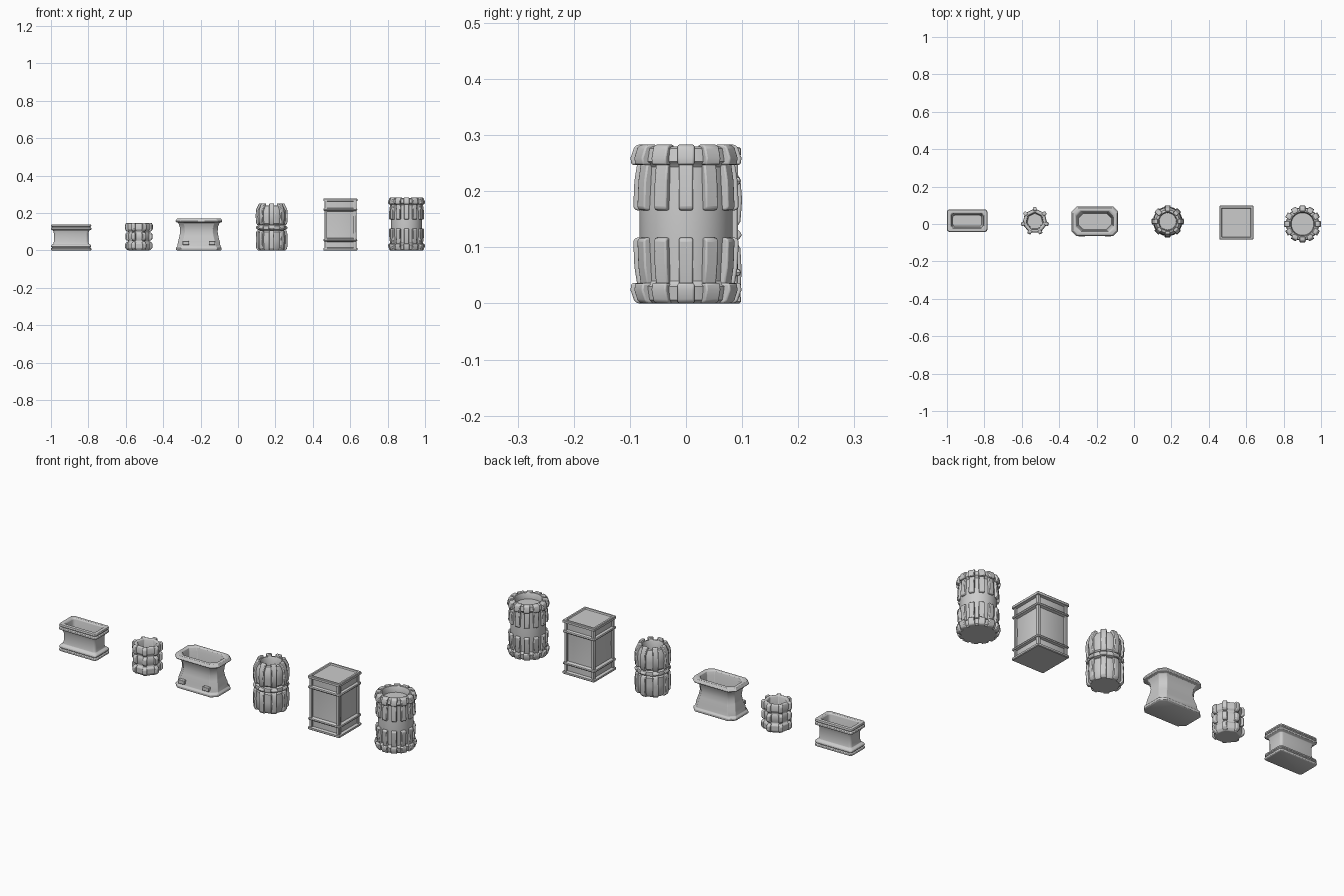
import bpy, bmesh
from math import sin, cos, pi, radians


def finish(name, bm, loc, bevel=0.003, angle=35):
    bmesh.ops.recalc_face_normals(bm, faces=bm.faces)
    me = bpy.data.meshes.new(name)
    bm.to_mesh(me)
    bm.free()
    ob = bpy.data.objects.new(name, me)
    ob.location = loc
    bpy.context.collection.objects.link(ob)
    bpy.ops.object.select_all(action='DESELECT')
    ob.select_set(True)
    bpy.context.view_layer.objects.active = ob
    bpy.ops.object.shade_smooth_by_angle(angle=radians(angle))
    if bevel:
        m = ob.modifiers.new("bevel", 'BEVEL')
        m.width, m.segments = bevel, 2
        m.limit_method, m.angle_limit = 'ANGLE', radians(32)
    return ob


def rect_ring(a, b, corner, steps):
    # rectangle outline with rounded (or chamfered, steps=1) corners
    def ring(d):
        pts, c = [], corner
        for k, (sx, sy) in enumerate([(1, 1), (-1, 1), (-1, -1), (1, -1)]):
            for i in range(steps + 1):
                t = pi / 2 * (k + i / steps)
                pts.append((sx * (a - d - c) + c * cos(t), sy * (b - d - c) + c * sin(t)))
        return pts
    return ring


def round_ring(n, turn=0.0):
    return lambda r: [(r * cos(turn + 2 * pi * i / n), r * sin(turn + 2 * pi * i / n)) for i in range(n)]


def loft(name, loc, ring, profile, bevel=0.003):
    # stack outlines up the outside, over the rim and down to the inner floor
    bm = bmesh.new()
    rings = [[bm.verts.new((x, y, z)) for x, y in ring(d)] for d, z in profile]
    for lo, hi in zip(rings, rings[1:]):
        for i in range(len(lo)):
            j = (i + 1) % len(lo)
            bm.faces.new((lo[i], lo[j], hi[j], hi[i]))
    bm.faces.new(rings[0][::-1])
    bm.faces.new(rings[-1])
    return finish(name, bm, loc, bevel)


def ribs(name, loc, n, outlines, turn=0.0, bevel=0.003):
    # each outline is ([(radius, z)...], width), repeated round the axis
    bm = bmesh.new()
    for k in range(n):
        t = turn + 2 * pi * k / n
        for outline, w in outlines:
            sides = [[bm.verts.new((r * cos(t) - s * sin(t), r * sin(t) + s * cos(t), z))
                      for r, z in outline] for s in (-w / 2, w / 2)]
            bm.faces.new(sides[0])
            bm.faces.new(sides[1][::-1])
            for i in range(len(outline)):
                j = (i + 1) % len(outline)
                bm.faces.new((sides[0][i], sides[1][i], sides[1][j], sides[0][j]))
    return finish(name, bm, loc, bevel)


def boxes(name, loc, items, bevel=0.002):
    bm = bmesh.new()
    for c, s in items:
        vs = bmesh.ops.create_cube(bm, size=1)['verts']
        for v in vs:
            v.co = [c[i] + v.co[i] * s[i] for i in range(3)]
    return finish(name, bm, loc, bevel)


def flip(outline, h):
    return [(r, h - z) for r, z in outline]


# low trough with double rims and narrow waist
loft("trough", (-0.892, 0.018, 0), rect_ring(0.108, 0.06, 0.014, 4),
     [(0.004, 0), (0, 0.003), (0, 0.011), (0.005, 0.014), (0.005, 0.017), (0, 0.02), (0.002, 0.028),
      (0.013, 0.036), (0.016, 0.05), (0.016, 0.09), (0.012, 0.106), (0, 0.112), (0, 0.121),
      (0.005, 0.124), (0.005, 0.127), (0, 0.13), (0.002, 0.139), (0.018, 0.14), (0.023, 0.134),
      (0.03, 0.07)], 0.0015)

# small seven-sided pot with three bulging rows
pot = (-0.53, 0.015, 0)
up = pi / 2
loft("small_pot", pot, round_ring(7, up),
     [(0.058, 0), (0.068, 0.012), (0.068, 0.038), (0.059, 0.047), (0.059, 0.054), (0.063, 0.062),
      (0.063, 0.088), (0.058, 0.096), (0.06, 0.104), (0.067, 0.112), (0.067, 0.138), (0.062, 0.146),
      (0.05, 0.146), (0.046, 0.14), (0.044, 0.09)], 0.003)
ribs("small_pot_corners", pot, 7,
     [([(0.05, 0.002), (0.062, 0.002), (0.074, 0.014), (0.074, 0.036), (0.064, 0.047), (0.05, 0.047)], 0.02),
      ([(0.05, 0.053), (0.066, 0.053), (0.073, 0.063), (0.073, 0.088), (0.064, 0.097), (0.05, 0.097)], 0.02),
      ([(0.054, 0.102), (0.066, 0.102), (0.075, 0.112), (0.075, 0.138), (0.068, 0.148), (0.054, 0.148)], 0.02)],
     up, 0.004)

# chamfered basin with flared foot and rim
basin = (-0.209, 0.014, 0)
loft("basin", basin, rect_ring(0.125, 0.079, 0.026, 1),
     [(0.008, 0), (0.003, 0.004), (0.003, 0.014), (0.01, 0.022), (0.013, 0.045), (0.021, 0.075),
      (0.025, 0.1), (0.022, 0.13), (0.014, 0.148), (0.002, 0.152), (0, 0.157), (0.007, 0.17),
      (0.019, 0.172), (0.025, 0.168), (0.03, 0.15), (0.036, 0.08)], 0.0015)
boxes("basin_clips", basin,
      [((s * 0.07, -0.068, 0.04), (0.034, 0.026, 0.02)) for s in (-1, 1)])

# eight-ribbed canister in two halves
can = (0.18, 0.014, 0)
loft("canister", can, round_ring(32),
     [(0.064, 0), (0.073, 0.012), (0.075, 0.06), (0.073, 0.1), (0.066, 0.108), (0.077, 0.112),
      (0.079, 0.122), (0.077, 0.132), (0.066, 0.136), (0.073, 0.144), (0.076, 0.18), (0.074, 0.215),
      (0.062, 0.238), (0.05, 0.241), (0.047, 0.236), (0.045, 0.19)], 0)
ribs("canister_ribs", can, 8,
     [([(0.05, 0), (0.074, 0), (0.083, 0.012), (0.085, 0.06), (0.083, 0.098), (0.077, 0.108), (0.05, 0.108)], 0.026),
      ([(0.05, 0.113), (0.08, 0.113), (0.086, 0.122), (0.08, 0.131), (0.05, 0.131)], 0.032),
      ([(0.05, 0.136), (0.077, 0.136), (0.083, 0.146), (0.086, 0.185), (0.083, 0.22), (0.067, 0.252),
        (0.053, 0.252)], 0.026)])

# tall square crate with banded rims
crate = (0.547, 0.007, 0)
loft("crate", crate, rect_ring(0.091, 0.091, 0.004, 2),
     [(0.003, 0), (0, 0.003), (0, 0.012), (0.013, 0.016), (0.013, 0.046), (0.002, 0.05), (0, 0.055),
      (0.002, 0.06), (0.014, 0.066), (0.016, 0.14), (0.014, 0.208), (0.002, 0.213), (0, 0.218),
      (0.002, 0.224), (0.013, 0.228), (0.013, 0.261), (0, 0.265), (0, 0.276), (0.003, 0.279),
      (0.012, 0.279), (0.015, 0.273)], 0)
boxes("crate_corner_posts", crate,
      [((sx * 0.077 + ox, sy * 0.077 + oy, 0.14), (0.014 - abs(ox), 0.014 - abs(oy), 0.255))
       for sx in (-1, 1) for sy in (-1, 1) for ox, oy in ((sx * 0.003, 0), (0, sy * 0.003))])

# barrel with staves bulging towards a bare middle
barrel = (0.901, 0, 0)
H = 0.283
loft("barrel", barrel, round_ring(48),
     [(0.078, 0), (0.085, 0.006), (0.089, 0.03), (0.083, 0.034), (0.079, 0.04), (0.083, 0.11),
      (0.083, 0.172), (0.079, 0.243), (0.083, 0.249), (0.089, 0.253), (0.085, 0.276), (0.078, 0.28),
      (0.065, 0.28), (0.062, 0.275), (0.06, 0.25)], 0)
stave = [(0.07, 0.034), (0.087, 0.034), (0.092, 0.065), (0.094, 0.112), (0.09, 0.117), (0.07, 0.117)]
end = [(0.068, 0), (0.086, 0), (0.092, 0.004), (0.099, 0.024), (0.097, 0.036), (0.068, 0.036)]
ribs("barrel_staves", barrel, 12,
     [(stave, 0.025), (end, 0.03), (flip(stave, H), 0.025), (flip(end, H), 0.03)])
